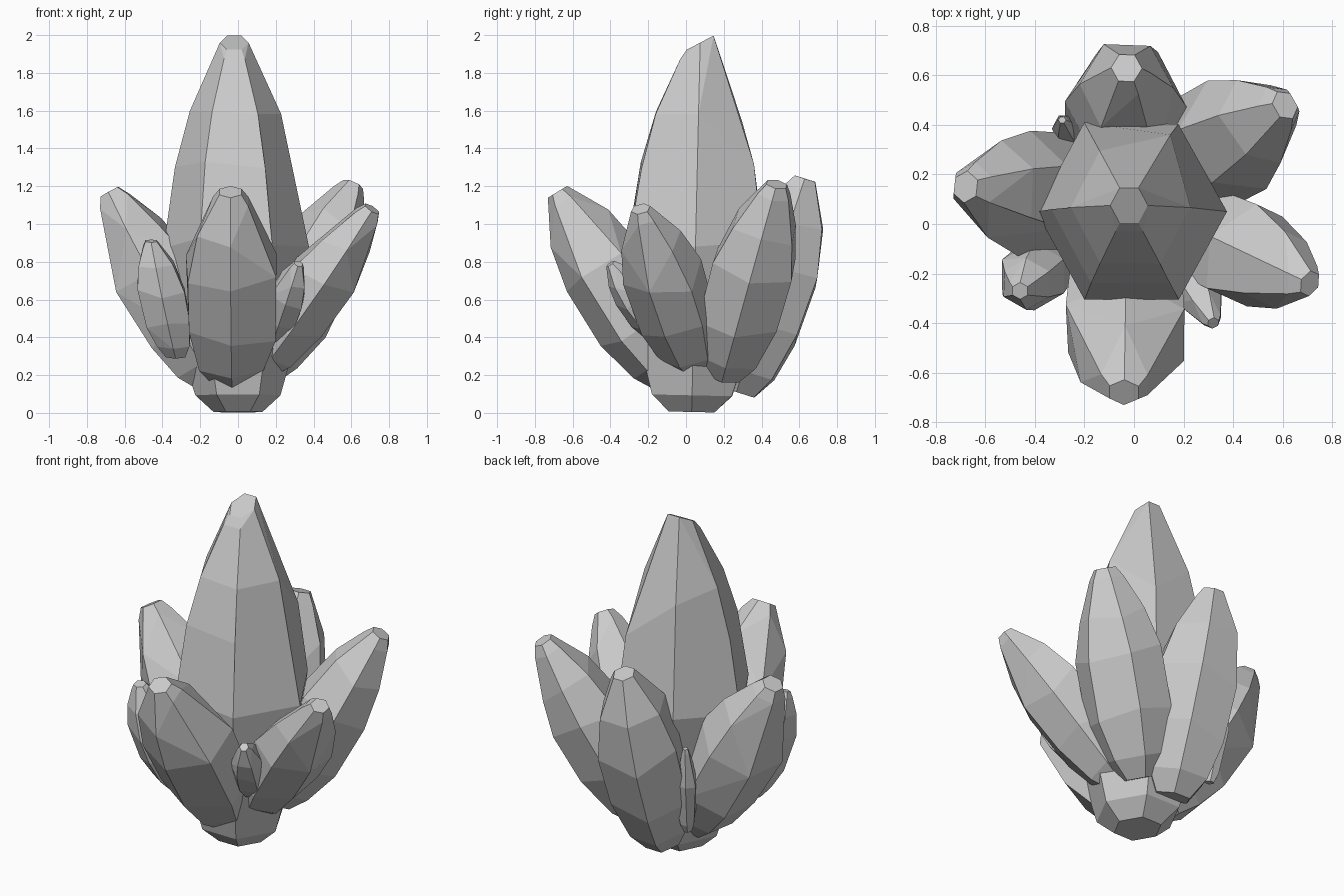
import bpy, bmesh, math, random
from mathutils import Vector

if "Cube" in bpy.data.objects:
    bpy.data.objects.remove(bpy.data.objects["Cube"])

random.seed(4)

# Profiles: (fraction of length, fraction of maximum radius)
SIDE = [(0, .42), (.1, .72), (.3, .97), (.58, 1.0), (.78, .76), (.95, .4), (1.0, .25)]
CORE = [(0, .34), (.045, .6), (.2, .83), (.46, 1.0), (.66, .83), (.81, .64), (.955, .29), (1, .2)]


def crystal(name, base, tip, ru, rv, roll=0, profile=SIDE, wobble=.035, slant=0):
    """Six-sided crystal from base to tip; ru = sideways radius, rv = outward radius."""
    base, tip = Vector(base), Vector(tip)
    axis = tip - base
    length = axis.length
    a = axis.normalized()
    out = Vector((axis.x, axis.y, 0))
    if out.length < .2:
        out = Vector((0, 1, 0))
    u = out.cross(Vector((0, 0, 1))).normalized()
    v = a.cross(u).normalized()
    bm = bmesh.new()
    last = len(profile) - 1
    for i, (t, f) in enumerate(profile):
        inner = 0 < i < last - 1
        for k in range(6):
            ang = math.radians(roll + 60 * k)
            j = 1 + (random.uniform(-wobble, wobble) if inner else 0)
            s = t * length + (random.uniform(-wobble, wobble) * length if inner and i > 1 else 0)
            p = base + u * (ru * f * j * math.cos(ang)) + v * (rv * f * j * math.sin(ang))
            p += a * s
            if i == last:
                p.z += slant * (p.y - tip.y)
            bm.verts.new(p)
    # Convex skin, then merge nearly flat triangles into facets
    res = bmesh.ops.convex_hull(bm, input=bm.verts[:])
    junk = [g for g in res["geom_interior"] + res["geom_unused"] if isinstance(g, bmesh.types.BMVert)]
    bmesh.ops.delete(bm, geom=list(set(junk)), context='VERTS')
    bmesh.ops.dissolve_limit(bm, angle_limit=math.radians(6), verts=bm.verts[:], edges=bm.edges[:])
    bmesh.ops.recalc_face_normals(bm, faces=bm.faces[:])
    me = bpy.data.meshes.new(name)
    bm.to_mesh(me)
    bm.free()
    ob = bpy.data.objects.new(name, me)
    bpy.context.collection.objects.link(ob)


# Tall central crystal
crystal("central_crystal", (0, .03, .005), (-.02, .075, 1.96), .38, .41, 0, CORE, .02, .55)

# Ring of large leaning crystals
crystal("front_crystal", (-.03, -.07, .17), (-.04, -.68, 1.17), .27, .24, 30)
crystal("left_crystal", (-.12, .09, .16), (-.68, .15, 1.17), .26, .24, 0)
crystal("right_front_crystal", (.12, .04, .24), (.71, -.24, 1.08), .22, .19, 30)
crystal("right_back_crystal", (.12, .2, .2), (.61, .48, 1.21), .25, .22, 0)
crystal("back_crystal", (-.04, .27, .11), (-.03, .63, 1.24), .25, .26, 0)

# Small filler crystals
crystal("small_left_crystal", (-.33, -.13, .3), (-.46, -.27, .91), .14, .14, 30)
crystal("small_right_crystal", (.18, -.1, .38), (.32, -.4, .79), .1, .11, 0)
crystal("tiny_back_crystal", (-.25, .34, .25), (-.29, .42, .78), .06, .06, 0)
